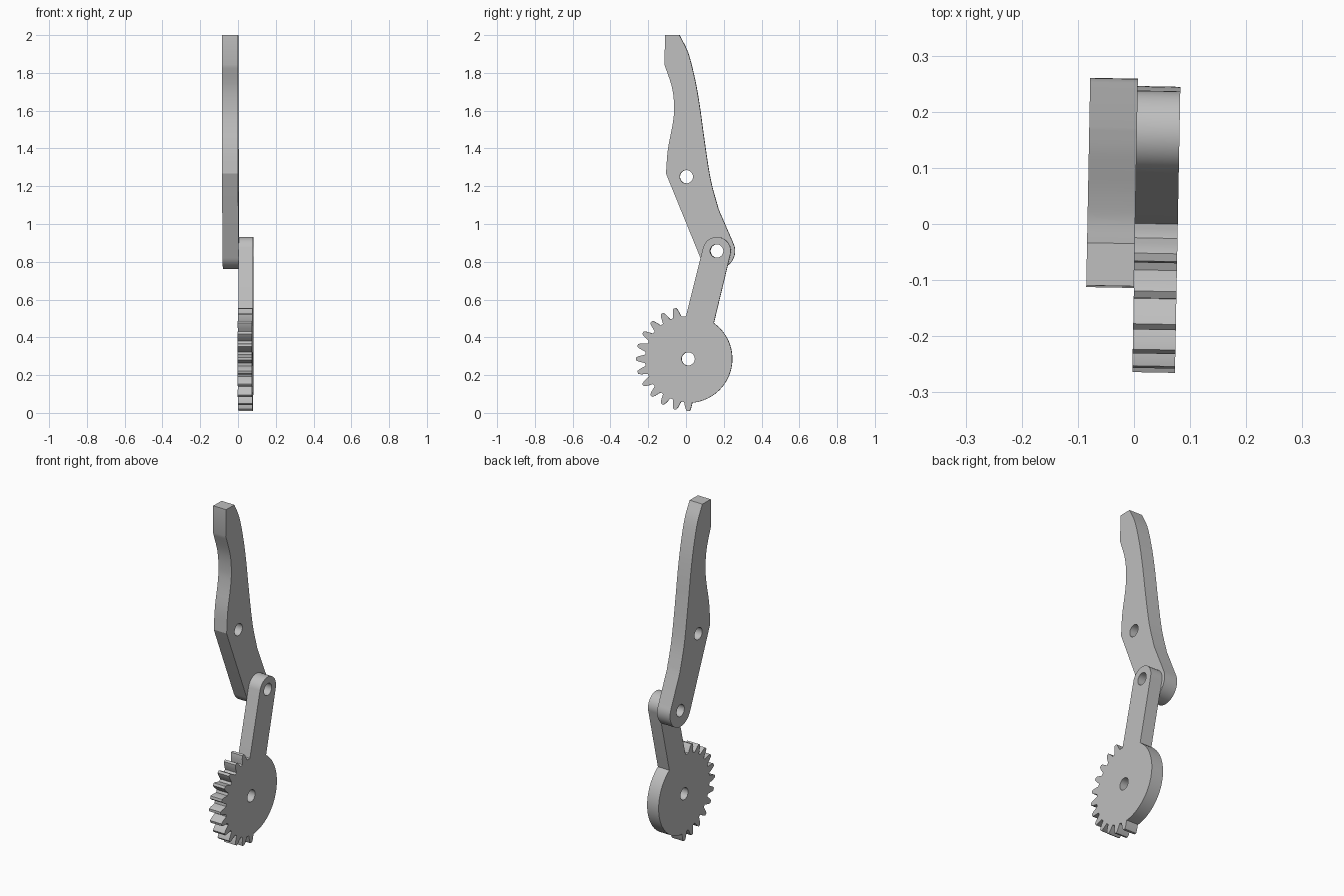
import bpy, bmesh
from math import cos, sin, radians
from mathutils import Vector

cube = bpy.data.objects.get("Cube")
if cube:
    bpy.data.objects.remove(cube)

grey = bpy.data.materials.new("plain grey")
grey.use_nodes = True
grey.diffuse_color = (0.52, 0.52, 0.52, 1)
grey.node_tree.nodes["Principled BSDF"].inputs["Base Color"].default_value = grey.diffuse_color

PIVOT = (0.164, 0.857)   # pin joining lever and gear arm
AXLE = (0.013, 0.286)    # gear centre
HOLE = 0.035


def arc(centre, radius, start, end, steps):
    """Points (y, z) along an arc, angles in degrees from +y towards +z."""
    angles = [radians(start + (end - start) * i / steps) for i in range(steps + 1)]
    return [(centre[0] + radius * cos(a), centre[1] + radius * sin(a)) for a in angles]


def smooth_path(points, steps=6):
    """Catmull-Rom curve through the points."""
    pts = [Vector(p) for p in points]
    pts = [2 * pts[0] - pts[1]] + pts + [2 * pts[-1] - pts[-2]]
    path = []
    for a, b, c, d in zip(pts, pts[1:], pts[2:], pts[3:]):
        for i in range(steps):
            t = i / steps
            path.append(tuple(b + (c - a) * t / 2 + (2 * a - 5 * b + 4 * c - d) * t**2 / 2
                              + (3 * b - a - 3 * c + d) * t**3 / 2))
    return path + [tuple(points[-1])]


def plate(name, outline, holes, x_min, x_max):
    """Flat plate with round holes, extruded along x."""
    bm = bmesh.new()
    loops = [outline] + [arc(h, HOLE, 0, 350, 35) for h in holes]
    for loop in loops:
        verts = [bm.verts.new((x_min, y, z)) for y, z in loop]
        for a, b in zip(verts, verts[1:] + verts[:1]):
            bm.edges.new((a, b))
    bmesh.ops.triangle_fill(bm, edges=bm.edges[:], use_beauty=True)
    result = bmesh.ops.extrude_face_region(bm, geom=bm.faces[:], use_keep_orig=True)
    moved = [g for g in result["geom"] if isinstance(g, bmesh.types.BMVert)]
    bmesh.ops.translate(bm, verts=moved, vec=(x_max - x_min, 0, 0))
    bmesh.ops.recalc_face_normals(bm, faces=bm.faces[:])
    mesh = bpy.data.meshes.new(name)
    bm.to_mesh(mesh)
    bm.free()
    mesh.materials.append(grey)
    obj = bpy.data.objects.new(name, mesh)
    bpy.context.collection.objects.link(obj)
    obj.rotation_euler.z = -0.019   # the whole mechanism is turned slightly
    bpy.ops.object.select_all(action="DESELECT")
    obj.select_set(True)
    bpy.context.view_layer.objects.active = obj
    bpy.ops.object.shade_smooth_by_angle(angle=radians(25))
    return obj


# Lever: curved back edge, rounded foot, waisted front edge
back_edge = smooth_path([(-0.035, 2.0), (0.01, 1.908), (0.045, 1.775), (0.071, 1.632),
                         (0.098, 1.437), (0.13, 1.235), (0.172, 1.077)])
foot = arc(PIVOT, 0.095, 23, -158, 24)
front_edge = smooth_path([(-0.106, 1.267), (-0.096, 1.394), (-0.071, 1.527),
                          (-0.063, 1.616), (-0.074, 1.722), (-0.114, 1.844)])
plate("lever", back_edge + foot + front_edge + [(-0.111, 2.0)],
      [PIVOT, (0.002, 1.25)], -0.083, 0.002)

# Sector gear: smooth rim on one side, twelve teeth on the other, arm on top
rim = arc(AXLE, 0.233, 54.5, -84, 40)
teeth = []
tooth_shape = [(-5.6, 0.229), (-4.3, 0.246), (-3, 0.264), (-1.5, 0.277),
               (1.5, 0.277), (3, 0.264), (4.3, 0.246), (5.6, 0.229)]
for n in range(12):
    middle = -90 - 15 * n
    for offset, radius in tooth_shape:
        teeth += arc(AXLE, radius, middle - offset, middle - offset, 1)[:1]
shoulder = arc(AXLE, 0.226, 97, 93, 2)
arm_end = arc(PIVOT, 0.074, 166, -14, 24)
plate("gear_with_arm", rim + teeth + shoulder + arm_end, [PIVOT, AXLE], 0.002, 0.078)
